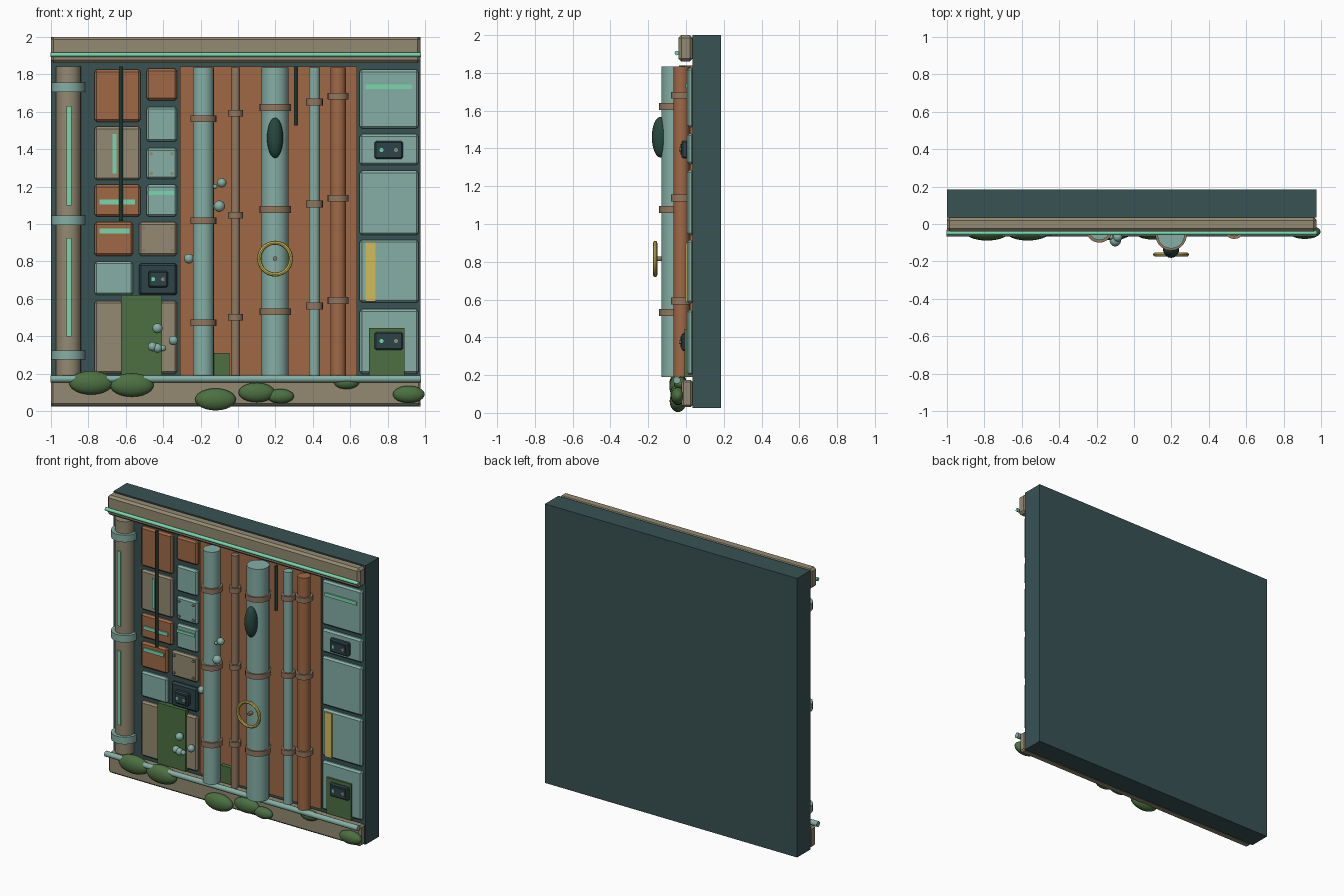
import bpy
from math import pi
from mathutils import Vector

cube = bpy.data.objects.get("Cube")
if cube:
    bpy.data.objects.remove(cube, do_unlink=True)


def material(name, rgb):
    lin = [((c / 255 + 0.055) / 1.055) ** 2.4 for c in rgb] + [1]
    m = bpy.data.materials.new(name)
    m.use_nodes = True
    m.diffuse_color = lin
    m.node_tree.nodes["Principled BSDF"].inputs["Base Color"].default_value = lin
    return m


WALL = material("dark teal", (56, 82, 84))
TAN = material("weathered tan", (148, 138, 114))
BROWN = material("dull brown", (146, 120, 96))
TEAL = material("pale teal", (133, 175, 165))
RUST = material("rust orange", (160, 105, 70))
MINT = material("bright mint", (122, 214, 174))
GREEN = material("moss green", (76, 112, 66))
DARK = material("dark slate", (46, 68, 73))
VINE = material("deep green", (38, 72, 62))
GOLD = material("worn yellow", (208, 188, 88))


def finish(name, mat, smooth=False):
    ob = bpy.context.object
    ob.name = name
    ob.data.materials.append(mat)
    if smooth:
        bpy.ops.object.shade_smooth_by_angle(angle=pi / 5)
    return ob


def box(name, mat, x, y, z, bevel=0):
    """Box from (min, max) pairs, with optional chamfered edges."""
    lo, hi = Vector((x[0], y[0], z[0])), Vector((x[1], y[1], z[1]))
    bpy.ops.mesh.primitive_cube_add(size=1, location=(lo + hi) / 2)
    bpy.context.object.scale = hi - lo
    bpy.ops.object.transform_apply(location=False, rotation=False, scale=True)
    ob = finish(name, mat)
    if bevel:
        mod = ob.modifiers.new("chamfer", "BEVEL")
        mod.width = bevel
        mod.segments = 1
    return ob


def rod(name, mat, loc, r, length, axis="z", sides=20):
    rot = {"x": (0, pi / 2, 0), "y": (pi / 2, 0, 0), "z": (0, 0, 0)}[axis]
    bpy.ops.mesh.primitive_cylinder_add(vertices=sides, radius=r, depth=length,
                                        location=loc, rotation=rot)
    return finish(name, mat, True)


def blob(name, mat, loc, size):
    bpy.ops.mesh.primitive_uv_sphere_add(segments=20, ring_count=12, radius=1, location=loc)
    bpy.context.object.scale = size
    return finish(name, mat, True)


def panel(name, mat, x, z, front=0.005):
    return box(name, mat, x, (front, 0.04), z, 0.012)


def strip(name, x, z, mat=MINT, front=-0.003):
    return box(name, mat, x, (front, front + 0.009), z)


def rivets(name, mat, x, z):
    for px in (x[0] + 0.027, x[1] - 0.027):
        for pz in (z[0] + 0.03, z[1] - 0.03):
            rod(name, mat, (px, 0.003, pz), 0.009, 0.012, "y", 10)


def control_box(x, z, w, h):
    """Dark switch box with two indicator lamps."""
    box("control_box", DARK, (x - w, x + w), (-0.024, 0.01), (z - h, z + h), 0.008)
    box("control_face", DARK, (x - w * .72, x + w * .72), (-0.029, -0.02), (z - h * .6, z + h * .6))
    for side, mat in ((-1, MINT), (1, TAN)):
        rod("lamp", mat, (x + side * w * .52, -0.03, z), 0.011, 0.012, "y", 12)


# Wall slab, beams and rails
box("wall", WALL, (-1, 0.975), (0.035, 0.185), (0.025, 2))
box("top_beam", TAN, (-1, 0.975), (-0.04, 0.035), (1.86, 2), 0.015)
box("bottom_beam", TAN, (-1, 0.975), (-0.025, 0.035), (0.03, 0.175), 0.012)
rod("top_light_rail", MINT, (-0.012, -0.048, 1.905), 0.012, 1.98, "x", 12)
rod("bottom_pipe", TEAL, (-0.012, -0.048, 0.173), 0.019, 1.98, "x", 16)

# Left column with wide rings and light strips
rod("column", TAN, (-0.905, 0.03, 1.015), 0.066, 1.65)
for z in (0.3, 1.02, 1.73):
    rod("column_ring", TEAL, (-0.907, 0.03, z), 0.089, 0.05)
for z in ((0.4, 0.925), (1.1, 1.63)):
    box("column_light", MINT, (-0.915, -0.89), (-0.045, -0.036), z)

# Rust panel and vertical pipes with staggered collars
box("rust_panel", RUST, (-0.31, 0.635), (0.02, 0.04), (0.19, 1.84))
pipes = [("pipe_a", TEAL, -0.185, -0.03, 0.056, 0.07),
         ("pipe_b", BROWN, -0.013, -0.015, 0.025, 0.04),
         ("pipe_c", TEAL, 0.198, -0.058, 0.073, 0.084),
         ("pipe_d", TEAL, 0.408, -0.02, 0.03, 0.045),
         ("pipe_e", RUST, 0.535, -0.024, 0.042, 0.056)]
for i, (name, mat, x, y, r, ring) in enumerate(pipes):
    rod(name, mat, (x, y, 1.0125), r, 1.645)
    for k in range(3):
        rod(name + "_collar", BROWN, (x, y, 0.472 + 0.03 * i + 0.545 * k), ring, 0.036)

# Left panels
A, B, C, D = (-0.767, -0.52), (-0.49, -0.325), (-0.767, -0.56), (-0.53, -0.325)
for mat, x, z in [(RUST, A, (1.545, 1.825)), (TAN, A, (1.235, 1.52)), (RUST, A, (1.04, 1.21)),
                  (RUST, B, (1.66, 1.83)), (TEAL, B, (1.44, 1.625)), (TEAL, B, (1.24, 1.405)),
                  (TEAL, B, (1.04, 1.21)), (RUST, C, (0.83, 1.01)), (TAN, D, (0.83, 1.01)),
                  (TEAL, C, (0.62, 0.80)), (DARK, D, (0.62, 0.79)),
                  (TAN, (-0.767, -0.325), (0.2, 0.59))]:
    panel("left_panel", mat, x, z)
rivets("rivet", TAN, B, (1.24, 1.405))
rivets("rivet", BROWN, D, (0.83, 1.01))
for x, z in [((-0.67, -0.65), (1.27, 1.48)), ((-0.74, -0.55), (1.105, 1.13)),
             ((-0.48, -0.34), (1.155, 1.175)), ((-0.74, -0.58), (0.95, 0.975))]:
    strip("left_light", x, z)
control_box(-0.427, 0.705, 0.052, 0.045)

# Right panels
for z in ((1.51, 1.825), (1.315, 1.48), (0.94, 1.285), (0.58, 0.915), (0.2, 0.545)):
    panel("right_panel", TEAL, (0.65, 0.965), z)
strip("right_light", (0.68, 0.93), (1.72, 1.745))
strip("yellow_stripe", (0.68, 0.735), (0.585, 0.9), GOLD)

# Green growth plates
for x, top in (((-0.625, -0.405), 0.62), ((-0.13, -0.045), 0.31), ((0.70, 0.89), 0.445)):
    box("growth_plate", GREEN, x, (-0.008, 0.025), (0.19, top))
for z in (1.395, 0.375):
    control_box(0.805, z, 0.075, 0.047)

# Valve wheel on the large pipe
bpy.ops.mesh.primitive_torus_add(major_radius=0.085, minor_radius=0.011, major_segments=28,
                                 minor_segments=8, location=(0.198, -0.163, 0.815),
                                 rotation=(pi / 2, 0, 0))
finish("valve_wheel", GOLD, True)
rod("valve_stem", BROWN, (0.198, -0.14, 0.815), 0.012, 0.05, "y", 12)

# Hanging vines
for x, bottom in ((-0.625, 1.015), (0.31, 1.525)):
    rod("hanging_vine", VINE, (x, -0.015, (bottom + 1.84) / 2), 0.011, 1.84 - bottom, sides=10)
blob("pipe_growth", VINE, (0.198, -0.135, 1.46), (0.043, 0.046, 0.108))

# Pale bulbs
for x, y, z, r in [(-0.087, -0.07, 1.22, .025), (-0.1, -0.09, 1.095, .03), (-0.122, -0.07, 1.2, .012),
                   (-0.262, -0.03, 0.815, .026), (-0.43, -0.04, 0.443, .027),
                   (-0.345, -0.03, 0.378, .025), (-0.457, -0.04, 0.345, .025),
                   (-0.43, -0.04, 0.337, .025), (-0.4, -0.04, 0.337, .017)]:
    blob("bulb", TEAL, (x, y, z), (r, r, r))

# Moss cushions along the base
for x, z, r in [(-0.785, 0.152, .117), (-0.567, 0.14, .117), (-0.12, 0.063, .109),
                (0.1, 0.1, .097), (0.227, 0.08, .072), (0.58, 0.155, .068), (0.912, 0.09, .085)]:
    blob("moss", GREEN, (x, -0.042 if r > .07 else -0.03, z), (r, 0.015 + r * .27, r * .54))
